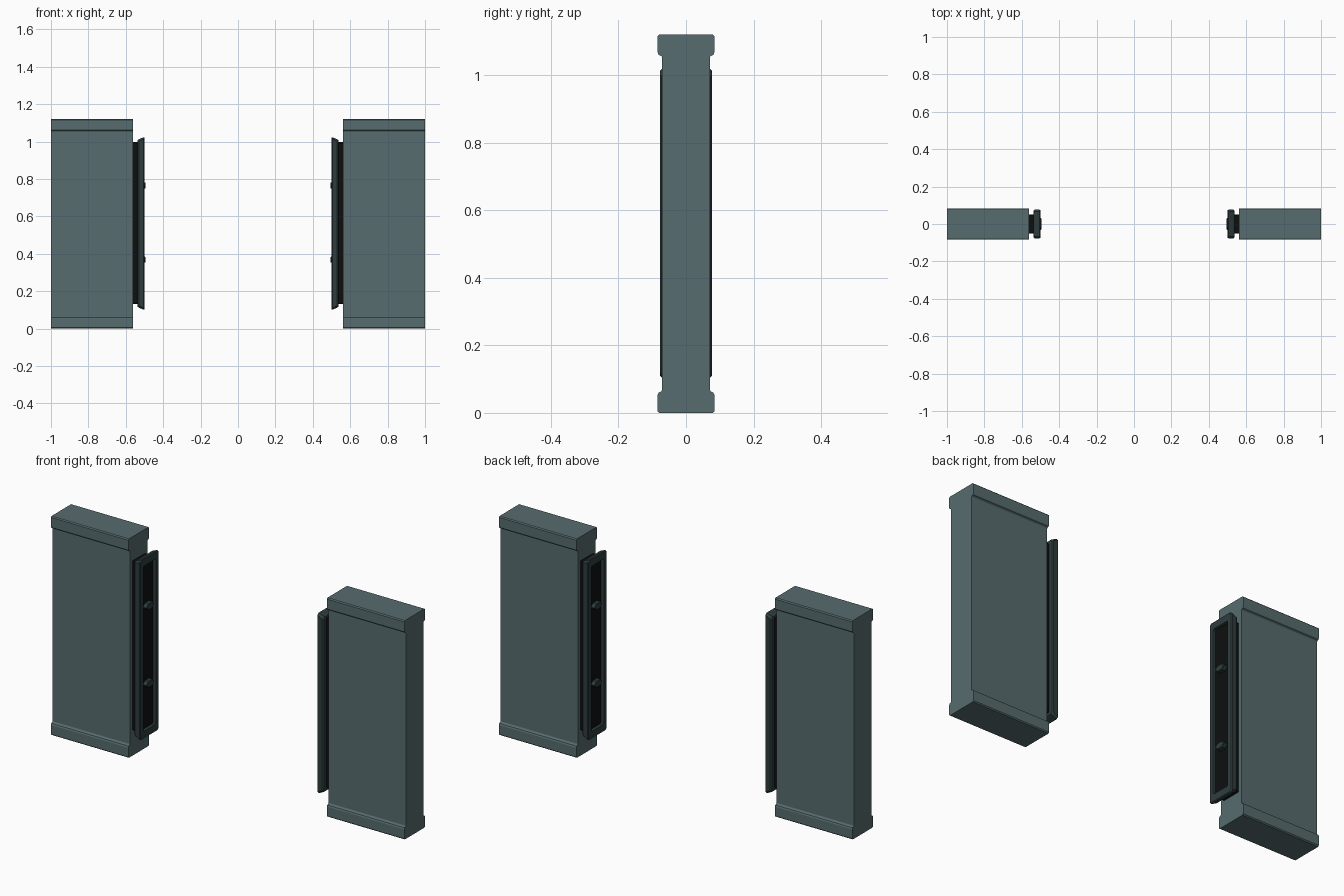
import bpy, bmesh

if "Cube" in bpy.data.objects:
    bpy.data.objects.remove(bpy.data.objects["Cube"])

def material(name, rgb):
    m = bpy.data.materials.new(name)
    m.diffuse_color = (*rgb, 1)
    m.use_nodes = True
    m.node_tree.nodes["Principled BSDF"].inputs["Base Color"].default_value = m.diffuse_color
    return m

GREY = material("slate grey", (0.095, 0.15, 0.157))
DARK = material("dark slate", (0.028, 0.046, 0.048))
BLACK = material("rubber black", (0.004, 0.005, 0.005))

def loft(name, rings, mat, closed=False):
    """Bridge equal-length rings; cap the ends, or join last to first when closed."""
    bm = bmesh.new()
    vs = [[bm.verts.new(p) for p in r] for r in rings]
    n = len(rings[0])
    pairs = list(zip(vs, vs[1:])) + ([(vs[-1], vs[0])] if closed else [])
    for a, b in pairs:
        for i in range(n):
            j = (i + 1) % n
            bm.faces.new((a[i], a[j], b[j], b[i]))
    if not closed:
        bm.faces.new(vs[0])
        bm.faces.new(vs[-1])
    bmesh.ops.recalc_face_normals(bm, faces=bm.faces[:])
    me = bpy.data.meshes.new(name)
    bm.to_mesh(me)
    bm.free()
    me.materials.append(mat)
    ob = bpy.data.objects.new(name, me)
    bpy.context.collection.objects.link(ob)
    return ob

def rect(x, hy, z0, z1, c):
    """Chamfered rectangle in the y-z plane at x."""
    half = [(hy - c, z0), (hy, z0 + c), (hy, z1 - c), (hy - c, z1)]
    return [(x, y, z) for y, z in half] + [(x, -y, z) for y, z in reversed(half)]

# half of the wall section: thick foot and cap with eased edges, thinner core
lower = [(0.079, 0), (0.084, 0.005), (0.084, 0.053), (0.081, 0.06), (0.073, 0.064), (0.071, 0.067)]
side = lower + [(y, 1.12 - z) for y, z in reversed(lower)]
profile = side + [(-y, z) for y, z in reversed(side)]

for s, tag in ((-1, "left"), (1, "right")):
    # wall block
    loft(tag + "_wall", [[(s * x, y, z) for y, z in profile] for x in (0.562, 1.0)], GREY)
    # rubber seal between the wall and the frame, filling the frame opening
    loft(tag + "_seal", [rect(s * x, 0.052, 0.13, 0.997, 0.004) for x in (0.515, 0.565)], BLACK)
    # flared frame with an open middle
    loft(tag + "_frame", [
        rect(s * 0.536, 0.050, 0.14, 0.985, 0.006),
        rect(s * 0.536, 0.072, 0.116, 1.008, 0.010),
        rect(s * 0.530, 0.077, 0.112, 1.012, 0.010),
        rect(s * 0.505, 0.077, 0.100, 1.023, 0.010),
        rect(s * 0.500, 0.073, 0.104, 1.020, 0.010),
        rect(s * 0.500, 0.050, 0.14, 0.985, 0.006)], DARK, closed=True)
    # flattened hexagonal studs
    for k, z in enumerate((0.368, 0.765)):
        hexa = [(0.032, 0), (0.017, 0.016), (-0.017, 0.016), (-0.032, 0), (-0.017, -0.016), (0.017, -0.016)]
        loft(f"{tag}_stud_{k + 1}", [[(s * x, y * f, z + h * f) for y, h in hexa]
             for x, f in ((0.52, 1), (0.497, 1), (0.494, 0.85))], DARK)
